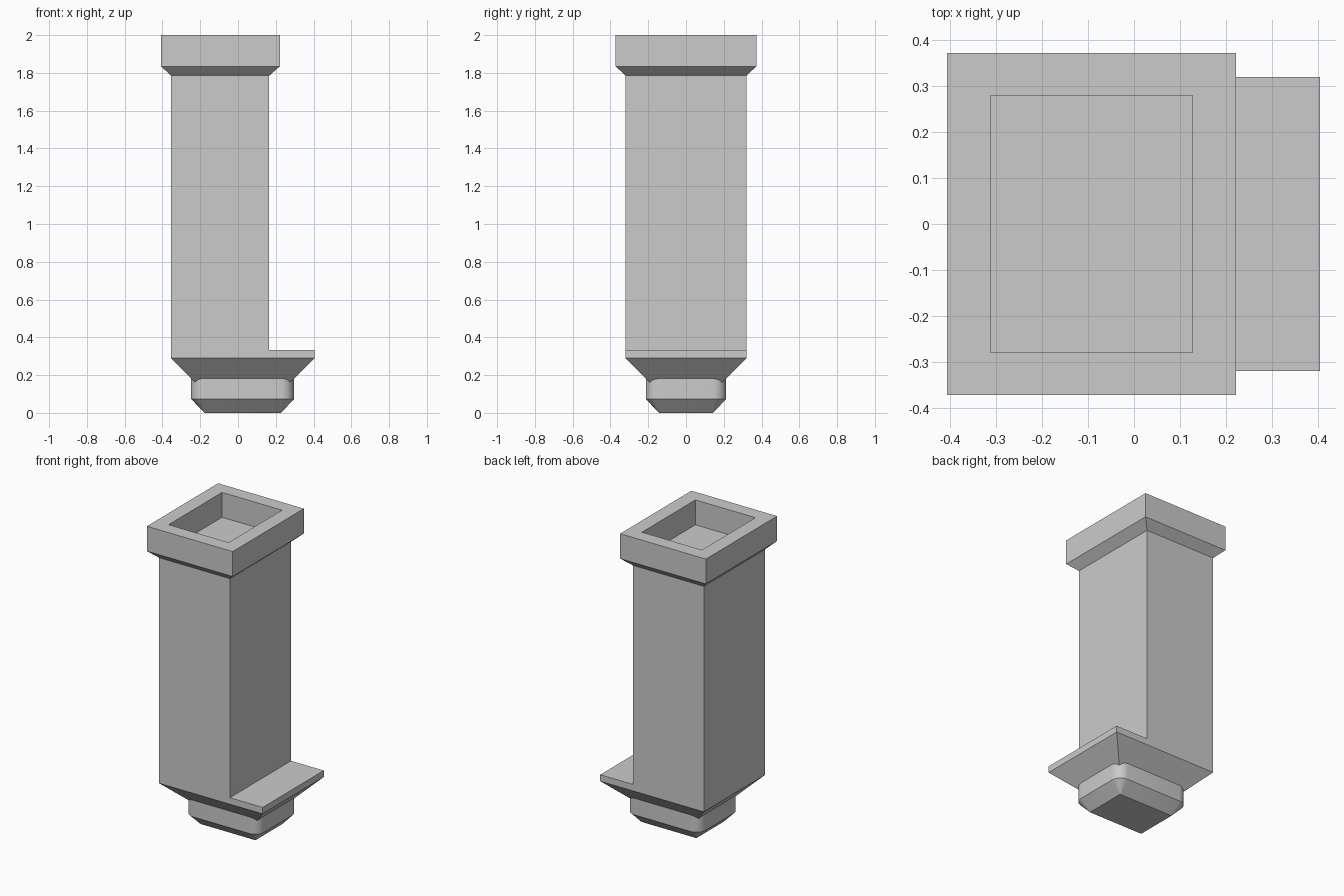
import bpy, bmesh, math

if "Cube" in bpy.data.objects:
    bpy.data.objects.remove(bpy.data.objects["Cube"])

gray = bpy.data.materials.new("plain gray")
gray.diffuse_color = (0.6, 0.6, 0.6, 1)
gray.use_nodes = True
gray.node_tree.nodes["Principled BSDF"].inputs["Base Color"].default_value = gray.diffuse_color


def finish(name, bm, smooth=False):
    bmesh.ops.recalc_face_normals(bm, faces=bm.faces)
    mesh = bpy.data.meshes.new(name)
    bm.to_mesh(mesh)
    bm.free()
    mesh.materials.append(gray)
    obj = bpy.data.objects.new(name, mesh)
    bpy.context.collection.objects.link(obj)
    if smooth:
        bpy.ops.object.select_all(action='DESELECT')
        obj.select_set(True)
        bpy.context.view_layer.objects.active = obj
        bpy.ops.object.shade_smooth_by_angle(angle=math.radians(30))
    return obj


def rect(x0, x1, y, z, r=0.0, seg=0):
    """Rectangle ring at height z, with corners of radius r."""
    pts = []
    corners = ((x1 - r, y - r), (x0 + r, y - r), (x0 + r, r - y), (x1 - r, r - y))
    for i, (cx, cy) in enumerate(corners):
        for k in range(seg + 1):
            a = math.pi / 2 * (i + (k / seg if seg else 0))
            pts.append((cx + r * math.cos(a), cy + r * math.sin(a), z))
    return pts


def loft(name, rings, cap_start=True, cap_end=True, smooth=False):
    """Skin a stack of rings that have equal point counts."""
    bm = bmesh.new()
    loops = [[bm.verts.new(p) for p in ring] for ring in rings]
    n = len(loops[0])
    for a, b in zip(loops, loops[1:]):
        for i in range(n):
            j = (i + 1) % n
            bm.faces.new((a[i], a[j], b[j], b[i]))
    if cap_start:
        bm.faces.new(loops[0])
    if cap_end:
        bm.faces.new(loops[-1])
    return finish(name, bm, smooth)


# Shaft with the ledge at its foot: L-shaped profile extruded along y
profile = [(-0.355, 0.29), (0.405, 0.29), (0.405, 0.333),
           (0.165, 0.333), (0.165, 1.785), (-0.355, 1.785)]
bm = bmesh.new()
face = bm.faces.new([bm.verts.new((x, -0.32, z)) for x, z in profile])
out = bmesh.ops.extrude_face_region(bm, geom=[face])
moved = [v for v in out["geom"] if isinstance(v, bmesh.types.BMVert)]
bmesh.ops.translate(bm, verts=moved, vec=(0, 0.64, 0))
finish("shaft_with_ledge", bm)

# Collar with sloped underside and rectangular pocket
loft("collar", [
    rect(-0.355, 0.165, 0.32, 1.785),
    rect(-0.407, 0.222, 0.373, 1.835),
    rect(-0.407, 0.222, 0.373, 2.0),
    rect(-0.313, 0.127, 0.28, 2.0),
    rect(-0.313, 0.127, 0.28, 1.835),
], cap_start=False)

# Tapered underside, running into the neck
loft("tapered_base", [
    rect(-0.355, 0.405, 0.32, 0.29),
    rect(-0.205, 0.255, 0.17, 0.14),
], cap_start=False)

# Rounded neck with a chamfered tip
loft("rounded_neck", [
    rect(-0.176, 0.228, 0.142, 0.0, 0.001, 8),
    rect(-0.248, 0.296, 0.213, 0.073, 0.068, 8),
    rect(-0.248, 0.296, 0.213, 0.183, 0.068, 8),
], smooth=True)
